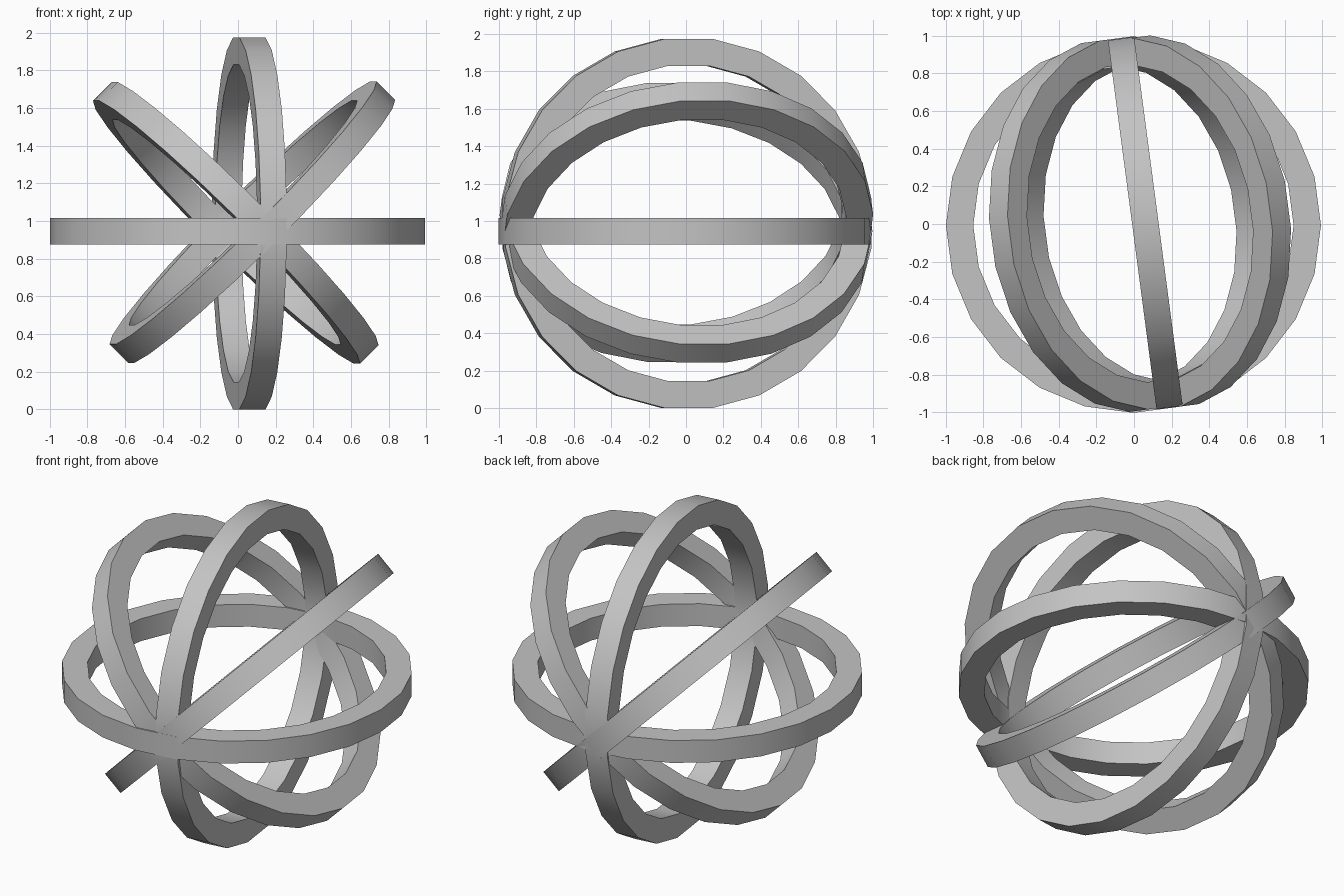
import bpy
import bmesh
from math import radians, sin, cos
from mathutils import Matrix

cube = bpy.data.objects.get("Cube")
if cube:
    bpy.data.objects.remove(cube, do_unlink=True)

SIDES = 24
OUTER, INNER, HALF_WIDTH = 0.995, 0.85, 0.07
TWIST = radians(7.5)

# Single grey metal colour
grey = bpy.data.materials.new("grey_metal")
grey.use_nodes = True
colour = (0.55, 0.55, 0.55, 1)
grey.diffuse_color = colour
grey.node_tree.nodes["Principled BSDF"].inputs["Base Color"].default_value = colour


def make_ring(name, centre, tilt):
    """Flat band ring of rectangular section, tilted about y then twisted about z."""
    bm = bmesh.new()
    section = [(OUTER, -HALF_WIDTH), (OUTER, HALF_WIDTH),
               (INNER, HALF_WIDTH), (INNER, -HALF_WIDTH)]
    loops = []
    for i in range(SIDES):
        a = radians(360 * (i + 0.5) / SIDES)
        loops.append([bm.verts.new((r * cos(a), r * sin(a), z)) for r, z in section])
    for i, here in enumerate(loops):
        there = loops[(i + 1) % SIDES]
        for j in range(4):
            k = (j + 1) % 4
            bm.faces.new((here[j], there[j], there[k], here[k]))
    bmesh.ops.recalc_face_normals(bm, faces=bm.faces)
    bm.transform(Matrix.Translation(centre)
                 @ Matrix.Rotation(TWIST, 4, 'Z')
                 @ Matrix.Rotation(radians(tilt), 4, 'Y'))
    mesh = bpy.data.meshes.new(name)
    bm.to_mesh(mesh)
    bm.free()
    mesh.materials.append(grey)
    ring = bpy.data.objects.new(name, mesh)
    bpy.context.collection.objects.link(ring)
    bpy.ops.object.select_all(action='DESELECT')
    ring.select_set(True)
    bpy.context.view_layer.objects.active = ring
    bpy.ops.object.shade_smooth_by_angle(angle=radians(30))


# Four crossing rings of the open sphere
make_ring("horizontal_ring", (-0.003, -0.007, 0.945), 0)
make_ring("vertical_ring", (0.06, 0.005, 0.987), 90)
make_ring("diagonal_ring_high_right", (-0.012, 0, 0.99), 45)
make_ring("diagonal_ring_high_left", (0.076, 0.004, 0.994), -45)
